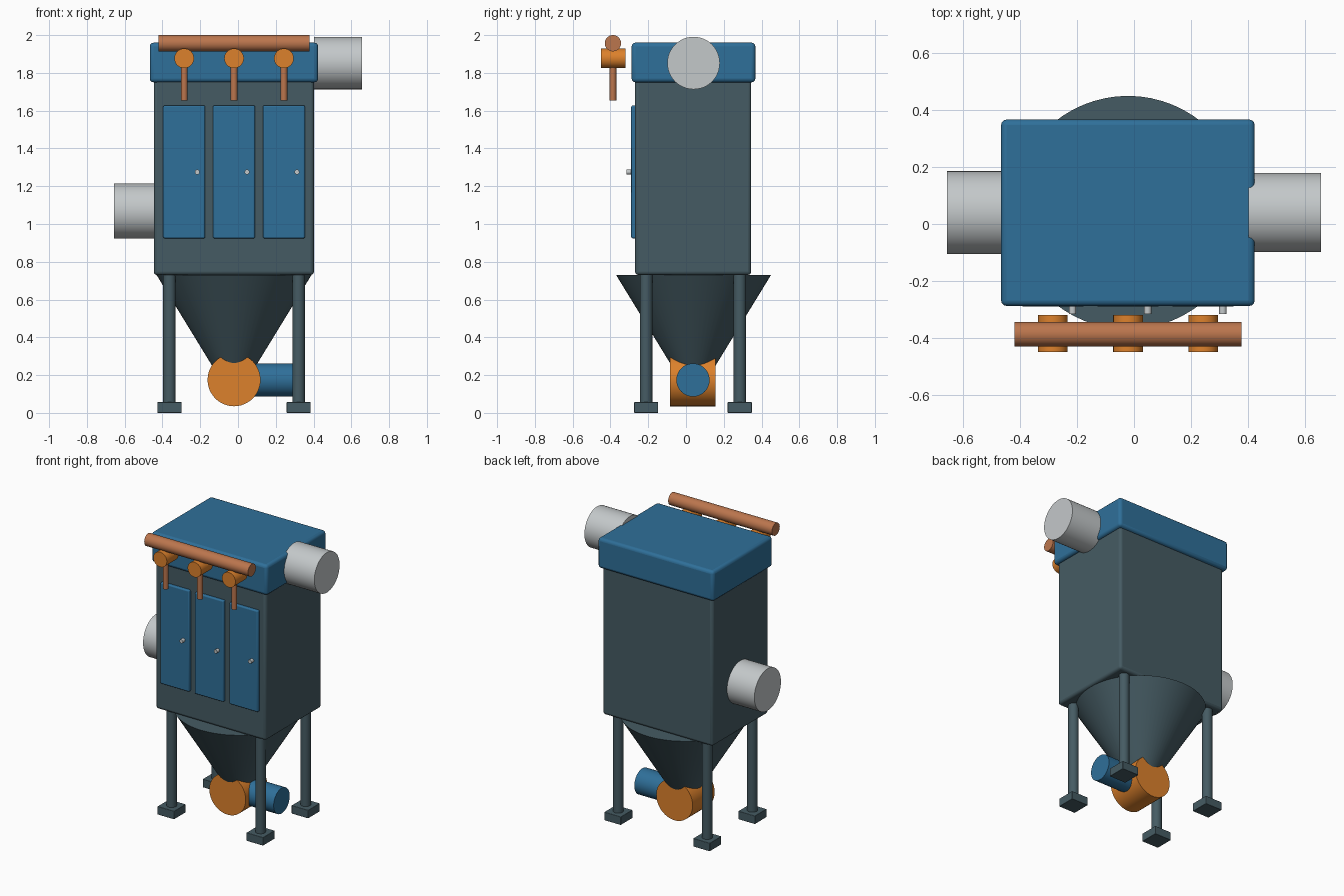
import bpy
from math import pi

if "Cube" in bpy.data.objects:
    bpy.data.objects.remove(bpy.data.objects["Cube"])

CX, CY = -0.021, 0.04


def material(name, rgb):
    m = bpy.data.materials.new(name)
    m.diffuse_color = (*rgb, 1)
    m.use_nodes = True
    m.node_tree.nodes["Principled BSDF"].inputs["Base Color"].default_value = m.diffuse_color
    return m


SLATE = material("slate_steel", (0.06, 0.105, 0.125))
BLUE = material("blue_paint", (0.028, 0.16, 0.32))
ORANGE = material("orange_paint", (0.72, 0.22, 0.025))
COPPER = material("copper", (0.5, 0.18, 0.075))
GALV = material("galvanised", (0.55, 0.58, 0.59))


def finish(name, mat, bevel=0):
    o = bpy.context.object
    o.name = name
    o.data.materials.append(mat)
    if bevel:
        b = o.modifiers.new("bevel", 'BEVEL')
        b.width, b.segments = bevel, 3
    bpy.ops.object.shade_smooth_by_angle()
    return o


def box(name, lo, hi, mat, bevel=0):
    bpy.ops.mesh.primitive_cube_add(size=1, location=[(a + b) / 2 for a, b in zip(lo, hi)])
    bpy.context.object.scale = [b - a for a, b in zip(lo, hi)]
    bpy.ops.object.transform_apply(location=False, rotation=False)
    return finish(name, mat, bevel)


def tube(name, axis, start, end, u, v, r, mat):
    """Cylinder along axis; u, v are the two other coordinates in xyz order."""
    mid = (start + end) / 2
    loc, rot = {'x': ((mid, u, v), (0, pi / 2, 0)),
                'y': ((u, mid, v), (pi / 2, 0, 0)),
                'z': ((u, v, mid), (0, 0, 0))}[axis]
    bpy.ops.mesh.primitive_cylinder_add(vertices=48, radius=r, depth=end - start,
                                        location=loc, rotation=rot)
    return finish(name, mat)


# Filter housing and clean-air head
box("housing", (-0.446, -0.27, 0.73), (0.402, 0.345, 1.77), SLATE, 0.018)
box("head_box", (-0.467, -0.288, 1.75), (0.424, 0.367, 1.96), BLUE, 0.02)

# Hopper cone
bpy.ops.mesh.primitive_cone_add(vertices=64, radius1=0.098, radius2=0.41, depth=0.51,
                                location=(CX, CY, 0.475))
finish("hopper", SLATE)

# Rotary valve and its motor
tube("rotary_valve", 'y', -0.085, 0.157, CX, 0.175, 0.14, ORANGE)
tube("valve_motor", 'x', 0.08, 0.31, CY - 0.003, 0.174, 0.088, BLUE)

# Legs with feet
for sx, side in ((-1, "left"), (1, "right")):
    for sy, end in ((-1, "front"), (1, "back")):
        x, y = CX + sx * 0.342, 0.037 + sy * 0.248
        tube(f"{end}_{side}_leg", 'z', 0.03, 0.75, x, y, 0.033, SLATE)
        box(f"{end}_{side}_foot", (x - 0.064, y - 0.064, 0), (x + 0.064, y + 0.064, 0.057), SLATE, 0.003)

# Inlet and outlet ducts
tube("inlet_duct", 'x', -0.656, -0.43, CY, 1.068, 0.146, GALV)
tube("outlet_duct", 'x', 0.402, 0.656, CY, 1.852, 0.139, GALV)

# Compressed-air header
tube("air_header", 'x', -0.42, 0.378, -0.387, 1.957, 0.043, COPPER)

# Doors with knobs, pulse valves and drop pipes
for i in range(3):
    x = CX + (i - 1) * 0.264
    box(f"door_{i + 1}", (x - 0.111, -0.29, 0.924), (x + 0.111, -0.255, 1.628), BLUE, 0.008)
    tube(f"door_knob_{i + 1}", 'y', -0.316, -0.28, x + 0.069, 1.275, 0.013, GALV)
    tube(f"pulse_valve_{i + 1}", 'y', -0.449, -0.32, x, 1.877, 0.052, ORANGE)
    tube(f"drop_pipe_{i + 1}", 'z', 1.653, 1.87, x, -0.387, 0.018, COPPER)
